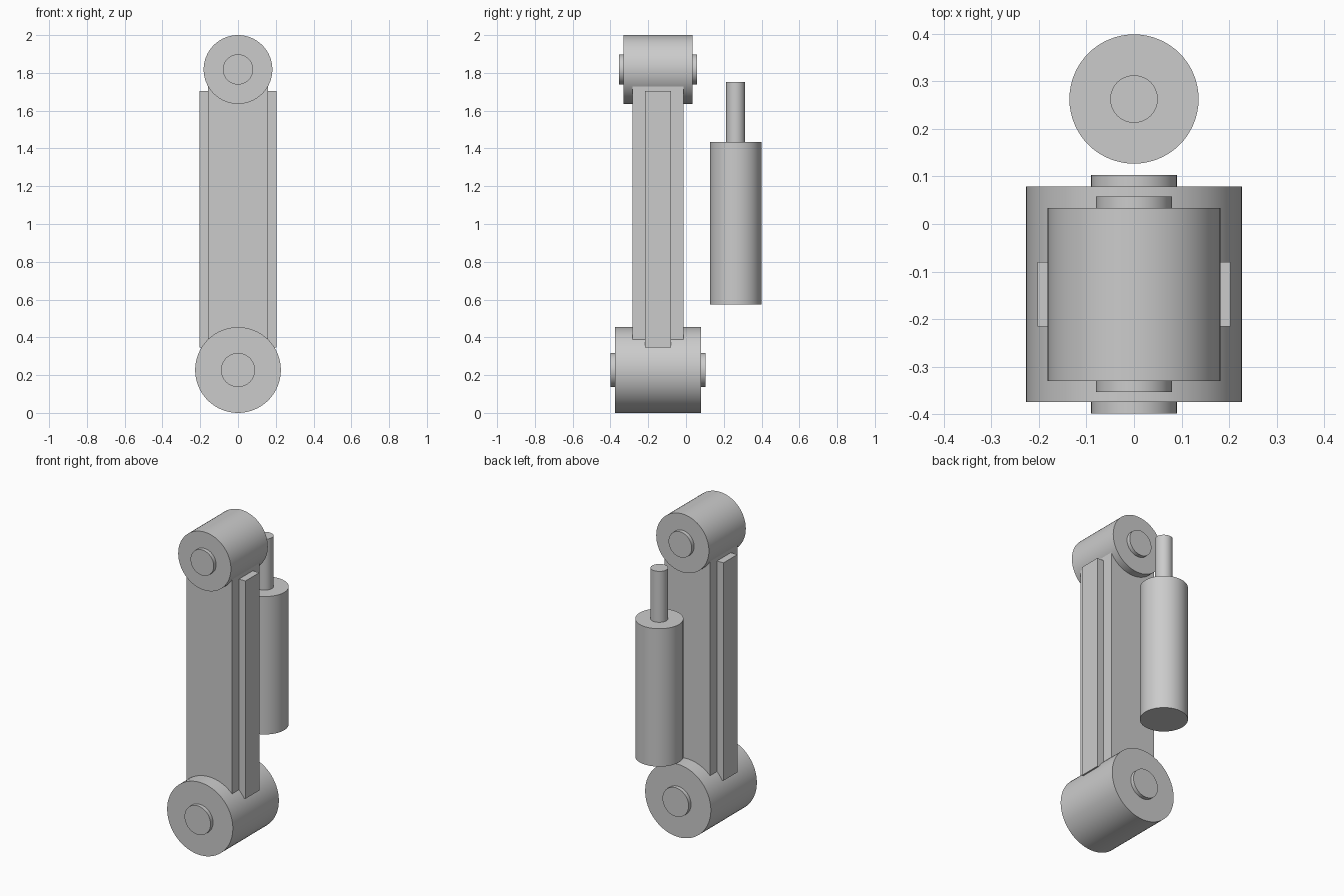
import bpy
import math

if "Cube" in bpy.data.objects:
    bpy.data.objects.remove(bpy.data.objects["Cube"], do_unlink=True)

grey = bpy.data.materials.new("plain_grey")
grey.use_nodes = True
COLOR = (0.6, 0.6, 0.6, 1)
grey.diffuse_color = COLOR
grey.node_tree.nodes["Principled BSDF"].inputs["Base Color"].default_value = COLOR


def cylinder(name, radius, start, end, axis, x=0, y=0, z=0):
    """Cylinder running from start to end along the y or z axis."""
    mid = (start + end) / 2
    along_y = axis == "y"
    bpy.ops.mesh.primitive_cylinder_add(
        vertices=64, radius=radius, depth=end - start,
        location=(x, mid, z) if along_y else (x, y, mid),
        rotation=(math.pi / 2 if along_y else 0, 0, 0))
    obj = bpy.context.object
    obj.name = name
    obj.data.materials.append(grey)
    bpy.ops.object.shade_smooth_by_angle(angle=math.radians(30))


def box(name, low, high):
    """Box spanning two opposite corners."""
    bpy.ops.mesh.primitive_cube_add(
        size=1, location=[(a + b) / 2 for a, b in zip(low, high)])
    obj = bpy.context.object
    obj.name = name
    obj.scale = [b - a for a, b in zip(low, high)]
    obj.data.materials.append(grey)


# Joint drums with their protruding pins
ARM_Y = -0.148
for name, z, radius, pin_radius in (("lower", 0.227, 0.227, 0.09),
                                    ("upper", 1.818, 0.182, 0.08)):
    reach = radius + 0.024
    cylinder(name + "_joint", radius, ARM_Y - radius, ARM_Y + radius, "y", z=z)
    cylinder(name + "_pin", pin_radius, ARM_Y - reach, ARM_Y + reach, "y", z=z)

# Main beam between the joints
box("arm_beam", (-0.158, ARM_Y - 0.136, 0.227), (0.158, ARM_Y + 0.136, 1.818))

# Side rails
for name, side in (("left_rail", 1), ("right_rail", -1)):
    xs = sorted((side * 0.157, side * 0.203))
    box(name, (xs[0], ARM_Y - 0.068, 0.345), (xs[1], ARM_Y + 0.068, 1.705))

# Piston behind the arm
cylinder("piston_body", 0.136, 0.573, 1.434, "z", y=0.263)
cylinder("piston_rod", 0.05, 1.43, 1.752, "z", y=0.263)
